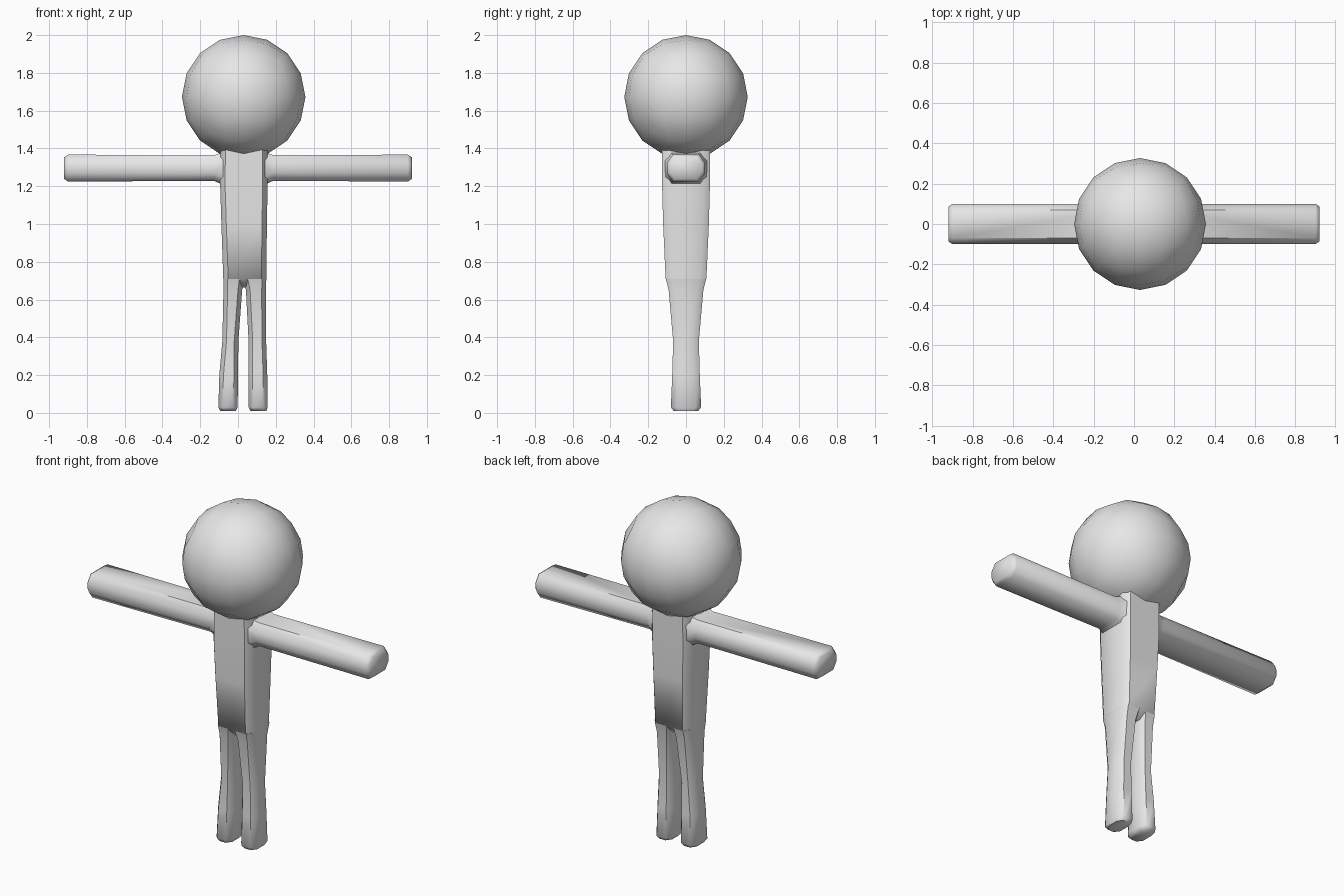
import bpy, bmesh, math
from mathutils import Vector

if "Cube" in bpy.data.objects:
    bpy.data.objects.remove(bpy.data.objects["Cube"])

grey = bpy.data.materials.new("plain grey")
grey.diffuse_color = (0.8, 0.8, 0.8, 1)
grey.use_nodes = True
grey.node_tree.nodes["Principled BSDF"].inputs["Base Color"].default_value = grey.diffuse_color


def finish(bm, name, angle):
    bmesh.ops.recalc_face_normals(bm, faces=bm.faces)
    me = bpy.data.meshes.new(name)
    bm.to_mesh(me)
    bm.free()
    me.materials.append(grey)
    ob = bpy.data.objects.new(name, me)
    bpy.context.collection.objects.link(ob)
    bpy.ops.object.select_all(action='DESELECT')
    ob.select_set(True)
    bpy.context.view_layer.objects.active = ob
    bpy.ops.object.shade_smooth_by_angle(angle=math.radians(angle))
    return ob


def octagon(u0, u1, v0, v1, cu, cv):
    """Rectangle with chamfered corners."""
    return [(u0 + cu, v0), (u1 - cu, v0), (u1, v0 + cv), (u1, v1 - cv),
            (u1 - cu, v1), (u0 + cu, v1), (u0, v1 - cv), (u0, v0 + cv)]


def loft(name, sections, place, cu, cv, angle=50):
    """Skin sections (t, u0, u1, v0, v1) with chamfered rectangles."""
    bm = bmesh.new()
    rings = [[bm.verts.new(place(t, u, v)) for u, v in octagon(a, b, c, d, cu, cv)]
             for t, a, b, c, d in sections]
    for r, s in zip(rings, rings[1:]):
        for i in range(8):
            j = (i + 1) % 8
            bm.faces.new((r[i], r[j], s[j], s[i]))
    bm.faces.new(rings[0])
    bm.faces.new(rings[-1])
    return finish(bm, name, angle)


def upright(t, u, v):
    return Vector((u, v, t))


def sideways(t, u, v):
    return Vector((t, u, v))


# Head: cube divided into a 16-sided ball
bm = bmesh.new()
bmesh.ops.create_cube(bm, size=2)
bmesh.ops.subdivide_edges(bm, edges=bm.edges[:], cuts=3, use_grid_fill=True)
for v in bm.verts:
    d = Vector([math.tan(c * math.pi / 4) for c in v.co]).normalized()
    v.co = Vector((0.03, 0, 1.673)) + d * 0.327
finish(bm, "head", 60)

# Torso
loft("torso", [(0.665, 0.0, 0.06, -0.07, 0.07),
               (0.71, -0.078, 0.15, -0.108, 0.108),
               (1.0, -0.088, 0.153, -0.121, 0.121),
               (1.22, -0.095, 0.157, -0.127, 0.127),
               (1.40, -0.092, 0.155, -0.127, 0.127)], upright, 0.026, 0.035)

# Legs
loft("left_leg", [(0.01, -0.093, -0.012, -0.065, 0.065),
                  (0.03, -0.104, -0.002, -0.08, 0.08),
                  (0.20, -0.099, 0.0, -0.073, 0.073),
                  (0.38, -0.083, 0.002, -0.068, 0.068),
                  (0.65, -0.077, 0.022, -0.092, 0.092),
                  (0.71, -0.077, 0.03, -0.107, 0.107)], upright, 0.022, 0.03)
loft("right_leg", [(0.01, 0.066, 0.15, -0.065, 0.065),
                   (0.03, 0.056, 0.157, -0.08, 0.08),
                   (0.20, 0.056, 0.155, -0.073, 0.073),
                   (0.38, 0.056, 0.149, -0.068, 0.068),
                   (0.65, 0.042, 0.147, -0.092, 0.092),
                   (0.71, 0.03, 0.15, -0.107, 0.107)], upright, 0.022, 0.03)

# Arms, slightly flared at the shoulder and chamfered at the tip
for name, s, root in (("left_arm", -1, 0.085), ("right_arm", 1, 0.145)):
    loft(name, [(s * (root - 0.02), -0.115, 0.115, 1.20, 1.385),
                (s * (root + 0.04), -0.098, 0.098, 1.228, 1.365),
                (s * 0.90, -0.1, 0.1, 1.225, 1.367),
                (s * 0.92, -0.087, 0.087, 1.238, 1.354)], sideways, 0.03, 0.042)
